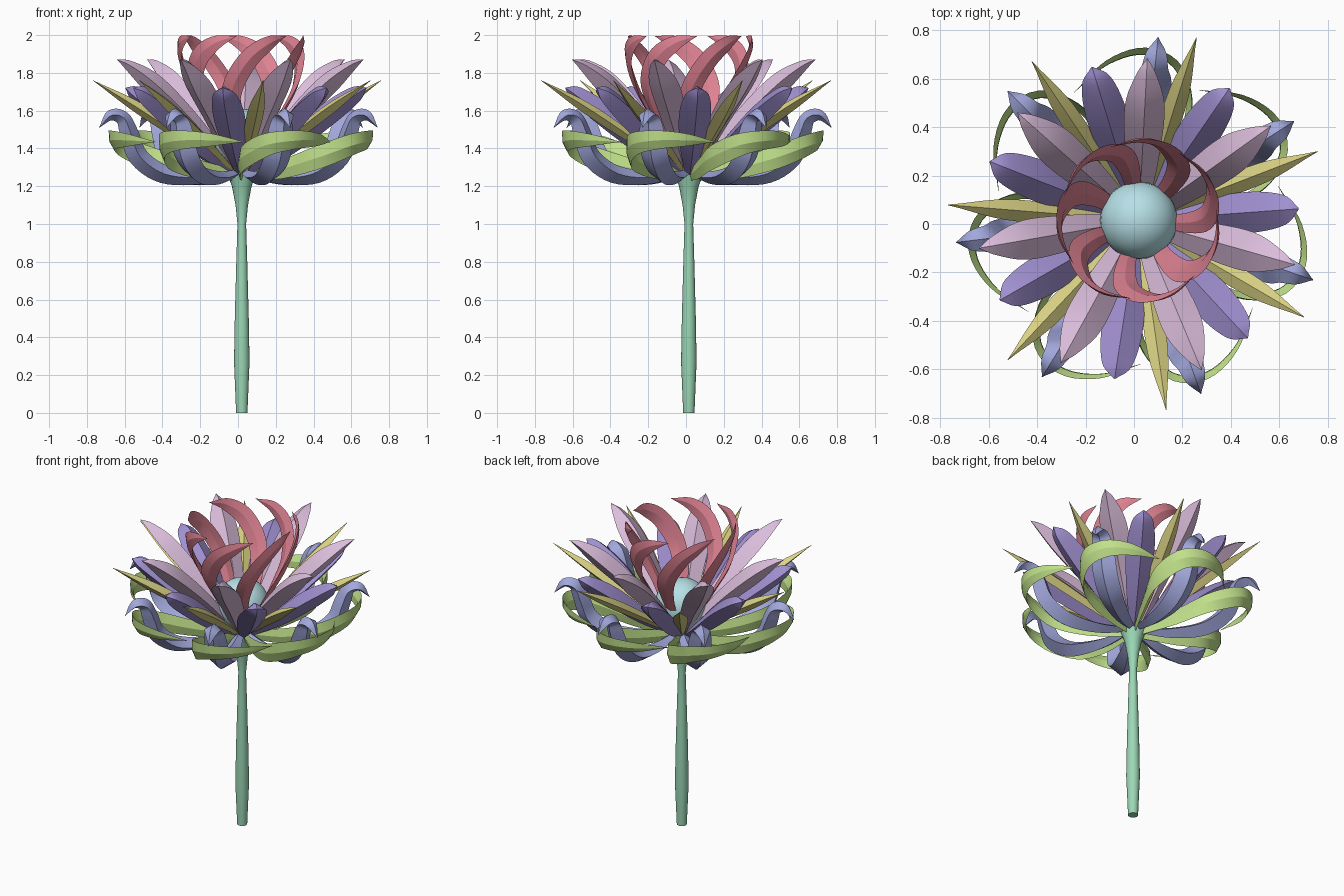
import bpy, bmesh, math
from mathutils import Vector

if "Cube" in bpy.data.objects:
    bpy.data.objects.remove(bpy.data.objects["Cube"])

CENTRE = Vector((0.02, 0.015, 0))
COUNT = 7


def material(name, rgb):
    mat = bpy.data.materials.new(name)
    mat.use_nodes = True
    linear = [((c / 255 + 0.055) / 1.055) ** 2.4 for c in rgb] + [1]
    mat.diffuse_color = linear
    mat.node_tree.nodes["Principled BSDF"].inputs["Base Color"].default_value = linear
    return mat


def smooth_path(points, steps=5):
    """Catmull-Rom through (radial, tangential, z, width) points."""
    pts = [Vector(p) for p in points]
    pts = [2 * pts[0] - pts[1]] + pts + [2 * pts[-1] - pts[-2]]
    out = []
    for a, b, c, d in zip(pts, pts[1:], pts[2:], pts[3:]):
        for i in range(steps):
            t = i / steps
            out.append(0.5 * (2 * b + (c - a) * t + (2 * a - 5 * b + 4 * c - d) * t ** 2
                              + (3 * b - a - 3 * c + d) * t ** 3))
    return out + [pts[-2]]


def make_mesh(name, bm, mat):
    bmesh.ops.recalc_face_normals(bm, faces=bm.faces)
    mesh = bpy.data.meshes.new(name)
    bm.to_mesh(mesh)
    bm.free()
    mesh.materials.append(mat)
    return mesh


def place(name, mesh, angle=0.0, smooth=22):
    obj = bpy.data.objects.new(name, mesh)
    bpy.context.collection.objects.link(obj)
    obj.location = CENTRE
    obj.rotation_euler.z = math.radians(angle)
    bpy.ops.object.select_all(action='DESELECT')
    obj.select_set(True)
    bpy.context.view_layer.objects.active = obj
    bpy.ops.object.shade_smooth_by_angle(angle=math.radians(smooth))


# Directions in which a petal's width runs
def level(pos, along):
    return Vector((0, 1, 0))


def facing_axis(pos, along):
    return (Vector((0, 0, 2.0)) - pos).cross(along)


def upright(pos, along):
    up = Vector((0, 0, 1)) + 0.3 * Vector((pos.x, pos.y, 0)).normalized()
    return up - along * up.dot(along)


def petal_ring(name, mat, first_angle, points, width_dir=level, thick=0.35):
    """Ring of equal petals with a keel on both faces."""
    path = smooth_path(points)
    bm = bmesh.new()
    rings = []
    for i, p in enumerate(path):
        pos = p.to_3d()
        ahead = path[min(i + 1, len(path) - 1)].to_3d()
        behind = path[max(i - 1, 0)].to_3d()
        along = (ahead - behind).normalized()
        side = width_dir(pos, along).normalized()
        normal = along.cross(side).normalized()
        width = max(p[3], 0.003)
        offsets = (side * width / 2, normal * width * thick,
                   -side * width / 2, -normal * width * thick)
        rings.append([bm.verts.new(pos + o) for o in offsets])
    for a, b in zip(rings, rings[1:]):
        for k in range(4):
            bm.faces.new((a[k], a[k - 1], b[k - 1], b[k]))
    bm.faces.new(rings[0])
    bm.faces.new(rings[-1])
    mesh = make_mesh(name, bm, mat)
    for n in range(COUNT):
        place(f"{name}_{n + 1}", mesh, first_angle + n * 360 / COUNT)


# Colours
red = material("rose_red", (222, 130, 146))
mauve = material("pale_mauve", (220, 190, 220))
purple = material("violet", (160, 144, 208))
yellow = material("straw_yellow", (220, 212, 134))
blue = material("periwinkle", (162, 168, 220))
green = material("lime_green", (192, 224, 138))
teal = material("pale_teal", (182, 224, 230))
stem_green = material("stem_green", (156, 216, 182))

# Inner twisted petals
petal_ring("inner_curl_petal", red, -100, [
    (0.09, 0, 1.36, 0.05), (0.19, -0.02, 1.55, 0.08), (0.28, 0.0, 1.72, 0.11),
    (0.31, 0.09, 1.87, 0.11), (0.27, 0.19, 1.955, 0.08), (0.18, 0.27, 1.995, 0.0)],
    facing_axis, 0.12)

# Straight petals
petal_ring("upper_petal", mauve, 87, [
    (0.07, 0, 1.31, 0.08), (0.27, 0, 1.54, 0.14), (0.47, 0, 1.735, 0.165),
    (0.6, 0, 1.835, 0.085), (0.67, 0, 1.87, 0)])
petal_ring("middle_petal", purple, 107, [
    (0.06, 0, 1.27, 0.05), (0.25, 0, 1.41, 0.13), (0.45, 0, 1.575, 0.17),
    (0.6, 0, 1.685, 0.125), (0.66, 0, 1.72, 0.01)])
petal_ring("narrow_petal", yellow, 72.5, [
    (0.06, 0, 1.28, 0.03), (0.3, 0, 1.45, 0.075), (0.55, 0, 1.615, 0.085),
    (0.79, 0, 1.76, 0)])

# Recurved petals hanging below
petal_ring("recurved_petal", blue, 84, [
    (0.05, 0, 1.27, 0.05), (0.23, 0, 1.245, 0.1), (0.42, 0, 1.265, 0.14),
    (0.55, 0, 1.355, 0.15), (0.6, 0, 1.48, 0.14), (0.635, 0, 1.56, 0.11),
    (0.7, 0, 1.575, 0.08), (0.76, 0, 1.51, 0)])

# Outer petals sweeping sideways
petal_ring("outer_curl_petal", green, -90, [
    (0.05, 0, 1.26, 0.06), (0.28, -0.01, 1.29, 0.1), (0.5, 0.01, 1.35, 0.12),
    (0.64, 0.13, 1.42, 0.12), (0.64, 0.28, 1.445, 0.105), (0.53, 0.4, 1.445, 0.07),
    (0.36, 0.47, 1.435, 0)], upright, 0.12)

# Centre ball
bm = bmesh.new()
bmesh.ops.create_uvsphere(bm, u_segments=32, v_segments=16, radius=0.16)
bmesh.ops.translate(bm, verts=bm.verts, vec=(0, 0, 1.45))
place("centre_ball", make_mesh("centre_ball", bm, teal), smooth=40)

# Stem with flared cup, turned from a profile
profile = [(0, 0), (0.03, 0), (0.034, 0.1), (0.041, 0.27), (0.037, 0.5), (0.029, 0.8),
           (0.023, 1.0), (0.033, 1.1), (0.052, 1.2), (0.075, 1.26), (0.1, 1.35), (0, 1.4)]
bm = bmesh.new()
verts = [bm.verts.new((r, 0, z)) for r, z in profile]
edges = [bm.edges.new(pair) for pair in zip(verts, verts[1:])]
bmesh.ops.spin(bm, geom=verts + edges, cent=(0, 0, 0), axis=(0, 0, 1),
               angle=2 * math.pi, steps=20, use_merge=True)
bmesh.ops.remove_doubles(bm, verts=bm.verts, dist=0.0005)
place("stem", make_mesh("stem", bm, stem_green), smooth=40)
